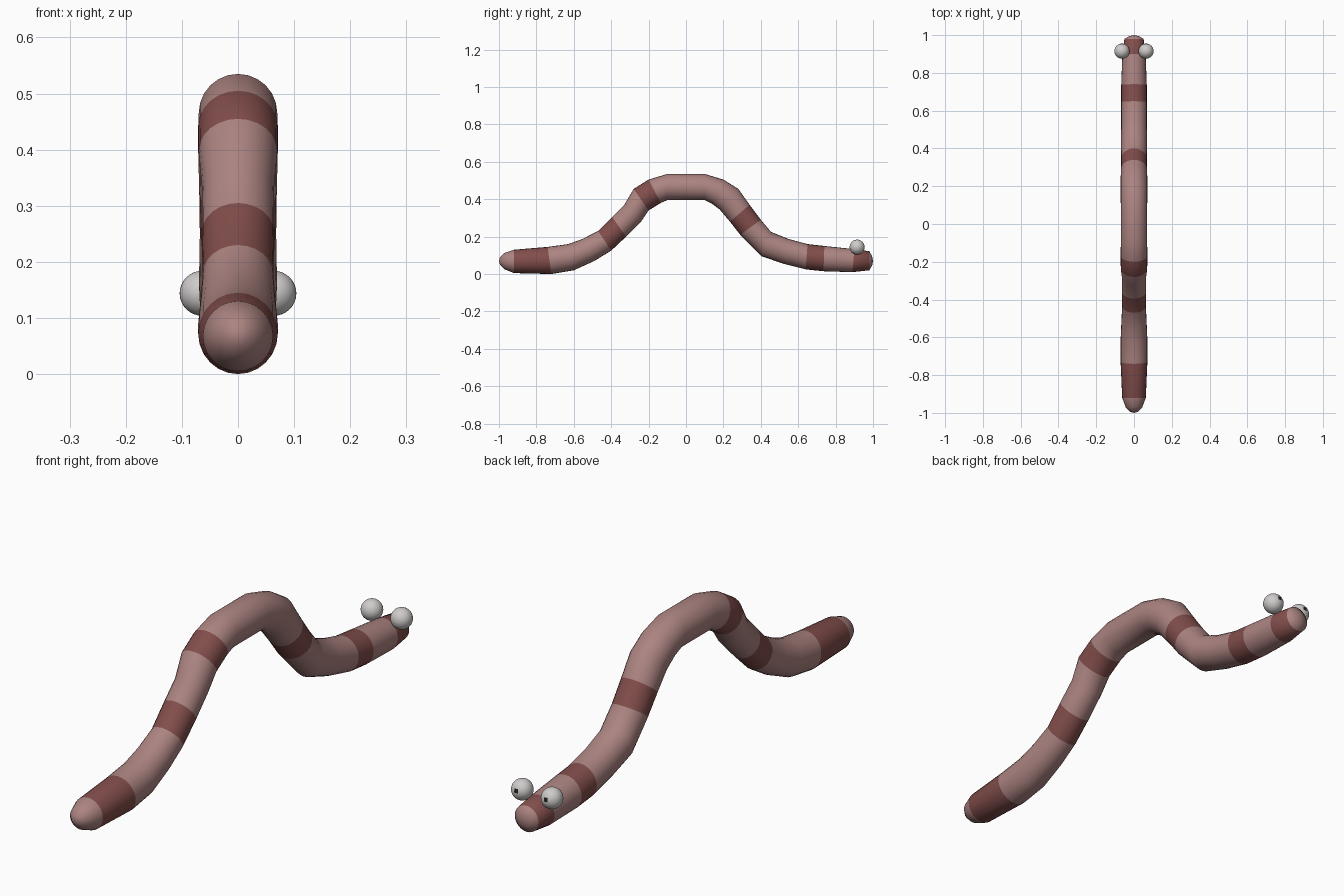
import bpy, bmesh, math
from mathutils import Vector

if "Cube" in bpy.data.objects:
    bpy.data.objects.remove(bpy.data.objects["Cube"])

def material(name, rgb):
    m = bpy.data.materials.new(name)
    m.diffuse_color = (*rgb, 1)
    m.use_nodes = True
    m.node_tree.nodes["Principled BSDF"].inputs["Base Color"].default_value = m.diffuse_color
    return m

skin = material("skin", (0.41, 0.23, 0.22))
band = material("band", (0.22, 0.075, 0.07))
white = material("eye_white", (0.62, 0.6, 0.59))
black = material("pupil", (0.015, 0.013, 0.013))

def finish(bm, name, mats):
    bmesh.ops.recalc_face_normals(bm, faces=bm.faces[:])
    for f in bm.faces:
        f.smooth = True
    me = bpy.data.meshes.new(name)
    bm.to_mesh(me)
    bm.free()
    for m in mats:
        me.materials.append(m)
    ob = bpy.data.objects.new(name, me)
    bpy.context.collection.objects.link(ob)
    return ob

# Body rings, tail to head: top (y, z), bottom (y, z), 1 if a dark band follows
RINGS = [
    (-.995, .090, -.995, .050, 0), (-.97, .113, -.97, .025, 0),
    (-.92, .130, -.92, .005, 1), (-.74, .145, -.72, .000, 0),
    (-.63, .160, -.60, .020, 0), (-.555, .187, -.49, .070, 0),
    (-.47, .230, -.40, .125, 1), (-.395, .305, -.32, .200, 0),
    (-.33, .370, -.24, .280, 0), (-.28, .455, -.20, .340, 1),
    (-.20, .505, -.135, .380, 0), (-.10, .535, -.10, .395, 0),
    (.10, .535, .10, .395, 0), (.20, .505, .14, .375, 0),
    (.28, .455, .18, .345, 0), (.34, .370, .235, .280, 1),
    (.40, .290, .29, .210, 0), (.455, .225, .405, .095, 0),
    (.55, .187, .52, .055, 0), (.65, .160, .64, .025, 1),
    (.74, .150, .735, .015, 0), (.90, .133, .89, .010, 1),
    (.98, .122, .98, .020, 0), (.995, .095, .995, .045, 0),
]
SIDES = 24

# Worm body
bm = bmesh.new()
loops = []
for ty, tz, by, bz, _ in RINGS:
    top, bot = Vector((0, ty, tz)), Vector((0, by, bz))
    mid, half = (top + bot) / 2, (top - bot) / 2
    side = Vector((min(half.length, .071), 0, 0))
    loops.append([bm.verts.new(mid + half * math.cos(a) + side * math.sin(a))
                  for a in (2 * math.pi * i / SIDES for i in range(SIDES))])
for k in range(len(loops) - 1):
    a, b = loops[k], loops[k + 1]
    for i in range(SIDES):
        j = (i + 1) % SIDES
        bm.faces.new((a[i], a[j], b[j], b[i])).material_index = RINGS[k][4]
for loop, y in ((loops[0], -1), (loops[-1], 1)):
    tip = bm.verts.new((0, y, .07))
    for i in range(SIDES):
        bm.faces.new((loop[i], loop[(i + 1) % SIDES], tip))
finish(bm, "worm_body", [skin, band])

# Eyes with a small dark patch facing forward
for s, name in ((-1, "left_eye"), (1, "right_eye")):
    bm = bmesh.new()
    bmesh.ops.create_uvsphere(bm, u_segments=32, v_segments=16, radius=.04)
    for f in bm.faces:
        d = f.calc_center_median() / .04
        f.material_index = int(d.y > 0 and abs(d.x) < .2 and 0 < d.z < .35)
    finish(bm, name, [white, black]).location = (s * .064, .915, .144)
